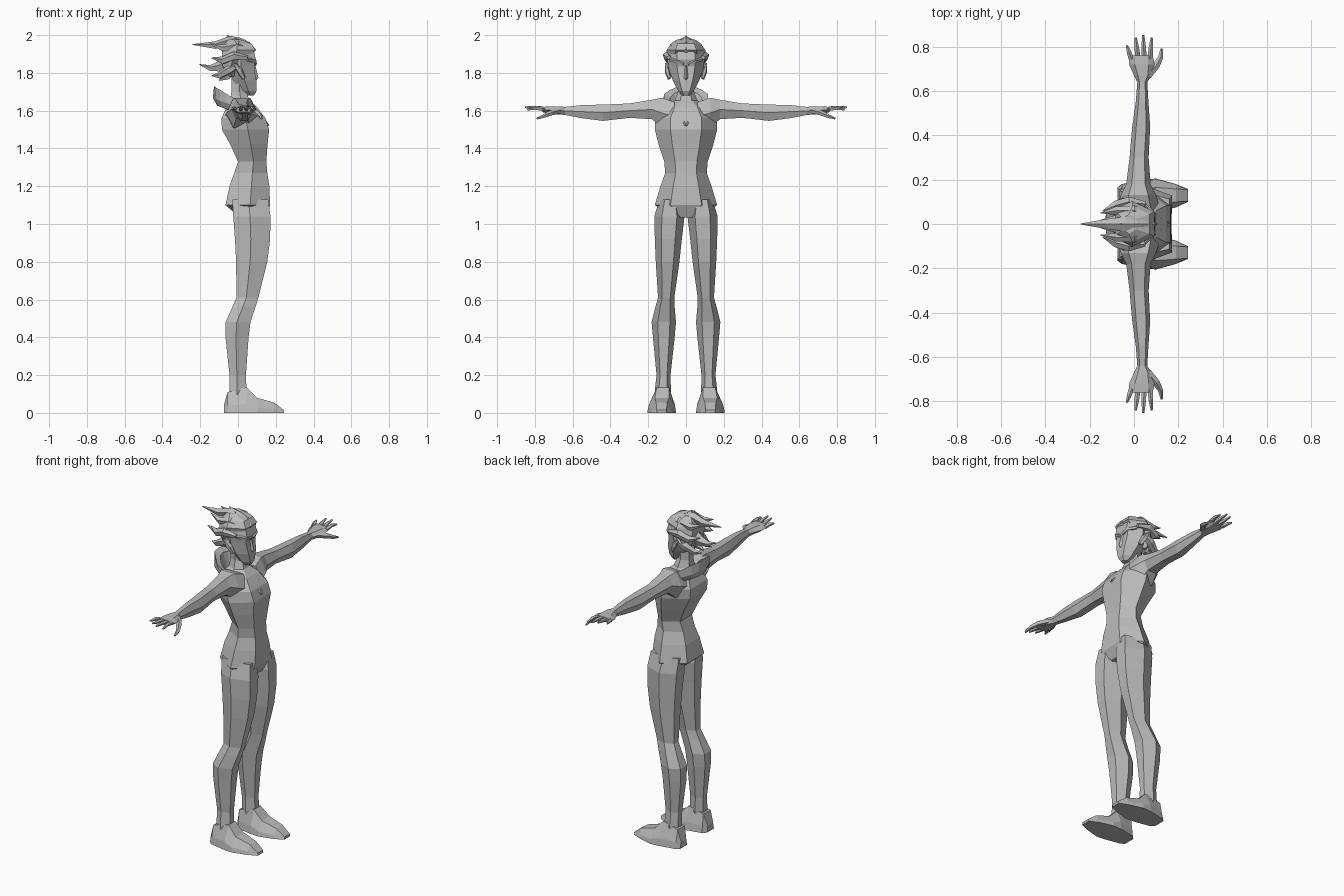
import bpy, bmesh, math
from mathutils import Vector

grey = bpy.data.materials.new("plain grey")
grey.diffuse_color = (0.5, 0.5, 0.5, 1)


def loft(name, rings, mirror=False):
    """Skin a list of equal-sized point rings, capped at both ends."""
    bm = bmesh.new()
    vs = [[bm.verts.new(p) for p in r] for r in rings]
    n = len(vs[0])
    for a, b in zip(vs, vs[1:]):
        for i in range(n):
            j = (i + 1) % n
            bm.faces.new((a[i], a[j], b[j], b[i]))
    bm.faces.new(vs[0])
    bm.faces.new(vs[-1])
    bmesh.ops.recalc_face_normals(bm, faces=bm.faces)
    me = bpy.data.meshes.new(name)
    bm.to_mesh(me)
    bm.free()
    me.materials.append(grey)
    ob = bpy.data.objects.new(name, me)
    bpy.context.collection.objects.link(ob)
    if mirror:
        m = ob.modifiers.new("mirror", 'MIRROR')
        m.use_axis = (False, True, False)
        m.use_mirror_merge = False
    return ob


def hexa(a0, a1, b0, b1, k=0.5, m=0.5):
    """Six-sided outline: flat pairs at a0 and a1, single points at b0 and b1."""
    c, h, am = (b0 + b1) / 2, (b1 - b0) / 2, a0 + (a1 - a0) * m
    return [(a1, c - h * k), (a1, c + h * k), (am, b1),
            (a0, c + h * k), (a0, c - h * k), (am, b0)]


def upright(z, xb, xf, y0, y1, k=0.5, m=0.5):
    return [(x, y, z) for x, y in hexa(xb, xf, y0, y1, k, m)]


def spike(name, path, mirror=False, n=5):
    """Tapered tube; each path entry is x, y, z, half width, half height."""
    pts = [Vector(p[:3]) for p in path]
    rings = []
    for i, p in enumerate(path):
        d = (pts[min(i + 1, len(pts) - 1)] - pts[max(i - 1, 0)]).normalized()
        s = d.cross(Vector((0, 0, 1))).normalized()
        u = s.cross(d)
        rings.append([pts[i] + s * p[3] * math.cos(t) + u * p[4] * math.sin(t)
                      for t in [math.tau * (q + 0.25) / n for q in range(n)]])
    return loft(name, rings, mirror)


# Torso and neck: z, back, front, half width
torso = [(1.035, .01, .14, .06), (1.10, -.066, .17, .165), (1.20, -.045, .166, .135),
         (1.27, -.02, .155, .11), (1.33, 0, .15, .115), (1.42, -.04, .156, .145),
         (1.50, -.085, .165, .165), (1.56, -.088, .145, .165), (1.62, -.06, .10, .12),
         (1.655, -.04, .06, .06), (1.70, -.035, .045, .042), (1.78, -.035, .045, .042)]
loft("torso", [upright(z, b, f, -w, w, .5, .55) for z, b, f, w in torso])

# Legs: z, back, front, inner y, outer y
legs = [(1.13, -.03, .16, .03, .14), (1.04, -.025, .172, .008, .168),
        (.92, -.016, .17, .022, .165), (.80, -.01, .155, .035, .16),
        (.61, -.008, .108, .062, .148), (.56, -.03, .092, .06, .162),
        (.48, -.066, .066, .053, .182), (.40, -.066, .056, .06, .175),
        (.20, -.045, .042, .082, .156), (.12, -.045, .045, .08, .165),
        (.05, -.04, .04, .085, .16)]
loft("leg", [upright(z, b, f, i, o, .5, .45) for z, b, f, i, o in legs], True)

# Feet: x, height, sole inner/outer y, top inner/outer y
feet = [(-.075, .04, .095, .165, .105, .155), (-.055, .11, .075, .18, .09, .16),
        (.045, .135, .055, .20, .09, .155), (.10, .08, .052, .205, .09, .165),
        (.19, .055, .075, .18, .10, .158), (.243, .015, .10, .158, .103, .155)]
loft("foot", [[(x, a, 0), (x, b, 0), (x, b - .005, h * .35), (x, d, h),
               (x, c, h), (x, a + .005, h * .35)] for x, h, a, b, c, d in feet], True)

# Arms and palms: y, bottom z, top z, back x, front x
arms = [(.06, 1.49, 1.645, -.07, .12), (.13, 1.51, 1.668, -.06, .10),
        (.18, 1.555, 1.658, -.035, .075), (.30, 1.562, 1.638, -.02, .066),
        (.44, 1.546, 1.632, -.008, .073), (.55, 1.56, 1.63, .008, .065),
        (.64, 1.577, 1.62, .015, .06), (.67, 1.58, 1.622, 0, .08),
        (.72, 1.583, 1.622, -.022, .092), (.76, 1.592, 1.62, -.022, .085)]
loft("arm", [[(x, y, z) for z, x in hexa(z0, z1, x0, x1, .55)]
             for y, z0, z1, x0, x1 in arms], True)

# Fingers: base x, tip x, tip y, tip z
for bx, tx, ty, tz in [(-.012, -.032, .805, 1.612), (.018, .008, .84, 1.62),
                       (.045, .042, .853, 1.618), (.072, .08, .84, 1.605)]:
    mid = ((bx + tx) / 2, (.745 + ty) / 2, 1.614)
    spike("finger", [(bx, .745, 1.606, .013, .012), (*mid, .011, .011),
                     (tx, ty, tz, .005, .005)], True)
spike("thumb", [(.06, .67, 1.60, .02, .017), (.10, .715, 1.588, .017, .015),
                (.12, .75, 1.572, .012, .011), (.125, .79, 1.557, .005, .005)], True)

# Head: z, back, front, half width
head = [(1.68, .045, .085, .02), (1.705, .01, .098, .042), (1.76, -.025, .097, .07),
        (1.80, -.045, .09, .085), (1.835, -.055, .086, .095), (1.87, -.06, .095, .098),
        (1.92, -.06, .082, .09), (1.96, -.04, .05, .06)]
loft("head", [upright(z, b, f, -w, w, .5, .5) for z, b, f, w in head])

# Face details
loft("nose", [[(.085, -.006, 1.84), (.085, .006, 1.84), (.092, 0, 1.84)],
              [(.085, -.018, 1.77), (.085, .018, 1.77), (.108, 0, 1.775)],
              [(.085, -.012, 1.76), (.085, .012, 1.76), (.097, 0, 1.76)]])
spike("brow", [(.092, .012, 1.845, .008, .008), (.088, .045, 1.862, .012, .012),
               (.05, .085, 1.87, .008, .01)], True)
spike("ear", [(.03, .088, 1.77, .008, .012), (.01, .1, 1.81, .012, .018),
              (-.02, .107, 1.85, .004, .006)], True)

# Hair cap: z, back, front, half width
cap = [(1.78, -.055, -.01, .065), (1.83, -.08, .01, .095), (1.88, -.085, .05, .106),
       (1.92, -.085, .092, .102), (1.955, -.07, .07, .08), (1.978, -.05, .01, .045)]
loft("hair_cap", [upright(z, b, f, -w, w, .55, .45) for z, b, f, w in cap])

# Swept-back hair tufts
spike("top_tuft", [(.09, 0, 1.915, .012, .012), (.03, 0, 1.955, .03, .022),
                   (-.04, 0, 1.97, .035, .026), (-.12, 0, 1.945, .024, .022),
                   (-.242, 0, 1.95, .002, .002)])
spike("crest_tuft", [(.06, 0, 1.95, .025, .012), (.01, 0, 1.972, .02, .014),
                     (-.06, 0, 1.996, .003, .003)])
spike("back_tuft", [(-.05, 0, 1.86, .05, .04), (-.10, 0, 1.83, .035, .03),
                    (-.15, 0, 1.825, .02, .016), (-.205, 0, 1.845, .002, .002)])
for name, pts in {
    "crown_tuft": [(.07, .04, 1.92, .015), (0, .06, 1.945, .024),
                   (-.08, .06, 1.93, .02), (-.15, .05, 1.955, .002)],
    "side_tuft": [(.05, .09, 1.88, .012), (-.02, .1, 1.89, .024),
                  (-.08, .085, 1.865, .022), (-.14, .06, 1.88, .002)],
    "low_tuft": [(.0, .09, 1.84, .014), (-.05, .08, 1.815, .024),
                 (-.1, .06, 1.785, .018), (-.14, .05, 1.785, .002)],
    "nape_tuft": [(-.03, .03, 1.82, .03), (-.06, .03, 1.78, .022),
                  (-.10, .03, 1.76, .003)],
}.items():
    spike(name, [(*p, p[3]) for p in pts], True)

# Raised collar wrapping the neck, open at the front and falling to the chest
collar = []
for i in range(-7, 8):
    t = math.radians(i * 22.5)
    back = (1 + math.cos(t)) / 2
    jag = .008 if i % 2 else 0
    low, h = 1.555 + .06 * back, .025 + .09 * back ** .8

    def at(r, z):
        return (-.015 - r * math.cos(t), r * math.sin(t) * 1.05, z)
    collar.append([at(.06, low), at(.095, low + h * .1), at(.118 - jag, low + h * .45),
                   at(.112 + jag, low + h), at(.085, low + h * .8), at(.07, low + h * .35)])
loft("collar", collar)

# Lapel folds meeting in a V on the chest
spike("lapel", [(.075, .045, 1.625, .012, .01), (.115, .03, 1.585, .014, .01),
                (.163, .003, 1.52, .004, .004)], True)
